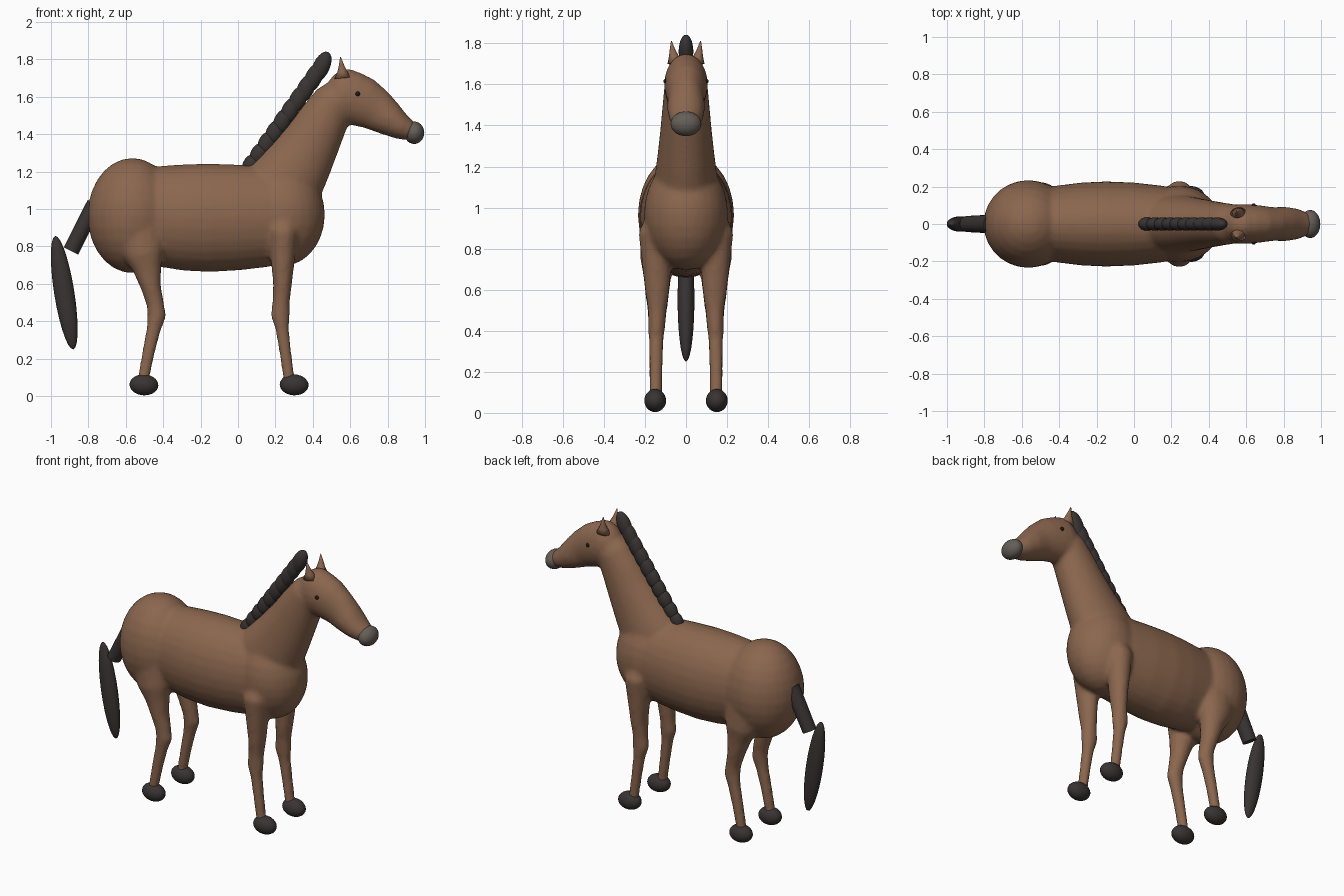
import bpy, bmesh, math
from mathutils import Vector, Matrix


def material(name, rgb):
    m = bpy.data.materials.new(name)
    m.diffuse_color = (*rgb, 1)
    return m


COAT = material("brown coat", (0.26, 0.135, 0.077))
DARK = material("dark hair and hoof", (0.042, 0.034, 0.034))
GREY = material("grey muzzle", (0.13, 0.112, 0.095))
BLACK = material("black eye", (0.012, 0.01, 0.01))


def finish(name, bm, mat, smooth=True):
    bmesh.ops.recalc_face_normals(bm, faces=bm.faces[:])
    for f in bm.faces:
        f.smooth = smooth
    mesh = bpy.data.meshes.new(name)
    bm.to_mesh(mesh)
    bm.free()
    mesh.materials.append(mat)
    ob = bpy.data.objects.new(name, mesh)
    bpy.context.collection.objects.link(ob)
    return ob


def add_ball(bm, centre, radii, tilt=0, seg=28):
    """Ellipsoid turned by tilt degrees about the y axis."""
    mat = (Matrix.Translation(centre) @ Matrix.Rotation(math.radians(tilt), 4, 'Y')
           @ Matrix.Diagonal((*radii, 1)))
    bmesh.ops.create_uvsphere(bm, u_segments=seg, v_segments=seg // 2, radius=1, matrix=mat)


def ball(name, centre, radii, mat, tilt=0, seg=28):
    bm = bmesh.new()
    add_ball(bm, centre, radii, tilt, seg)
    return finish(name, bm, mat)


def add_loft(bm, stations, seg=28):
    """Closed tube through (x, y, z, half depth, half width) stations."""
    pts = [Vector(s[:3]) for s in stations]
    rings = []
    for i, (p, s) in enumerate(zip(pts, stations)):
        t = (pts[min(i + 1, len(pts) - 1)] - pts[max(i - 1, 0)]).normalized()
        side = Vector((0, 1, 0))
        up = side.cross(t).normalized()
        rings.append([bm.verts.new(p + up * s[3] * math.sin(a) + side * s[4] * math.cos(a))
                      for a in (k * math.tau / seg for k in range(seg))])
    for a, b in zip(rings, rings[1:]):
        for k in range(seg):
            n = (k + 1) % seg
            bm.faces.new((a[k], a[n], b[n], b[k]))
    bm.faces.new(rings[0])
    bm.faces.new(rings[-1])


# Body: barrel, haunch, chest, neck, head and legs fused into one skin
bm = bmesh.new()
add_loft(bm, [(-0.6, 0, 0.96, 0.25, 0.18), (-0.4, 0, 0.96, 0.272, 0.207),
              (-0.28, 0, 0.955, 0.285, 0.222), (-0.15, 0, 0.953, 0.29, 0.228),
              (0.0, 0, 0.955, 0.283, 0.222), (0.15, 0, 0.96, 0.27, 0.205),
              (0.27, 0, 0.965, 0.25, 0.185)])
add_ball(bm, (-0.565, 0, 0.965), (0.24, 0.235, 0.308))
add_ball(bm, (0.24, 0, 0.97), (0.225, 0.205, 0.275))
add_loft(bm, [(0.16, 0, 1.0, 0.2, 0.16), (0.25, 0, 1.13, 0.205, 0.155),
              (0.335, 0, 1.26, 0.175, 0.138), (0.405, 0, 1.38, 0.15, 0.125),
              (0.465, 0, 1.49, 0.132, 0.115), (0.52, 0, 1.58, 0.115, 0.107),
              (0.56, 0, 1.64, 0.08, 0.08)])
add_ball(bm, (0.575, 0, 1.6), (0.115, 0.107, 0.15), 10)
add_loft(bm, [(0.54, 0, 1.62, 0.1, 0.09), (0.6, 0, 1.595, 0.145, 0.107),
              (0.67, 0, 1.57, 0.135, 0.1), (0.74, 0, 1.53, 0.115, 0.09),
              (0.81, 0, 1.48, 0.092, 0.092), (0.87, 0, 1.44, 0.07, 0.083),
              (0.93, 0, 1.41, 0.05, 0.06)])
for s in (-1, 1):
    add_loft(bm, [(0.245, s * .125, 0.98, 0.06, 0.06), (0.242, s * .145, 0.88, 0.082, 0.088),
                  (0.24, s * .145, 0.78, 0.07, 0.076), (0.238, s * .14, 0.6, 0.051, 0.061),
                  (0.23, s * .14, 0.5, 0.047, 0.046), (0.226, s * .142, 0.43, 0.051, 0.042),
                  (0.236, s * .145, 0.36, 0.036, 0.037), (0.255, s * .147, 0.22, 0.032, 0.033),
                  (0.276, s * .148, 0.07, 0.031, 0.031)], 16)
    add_loft(bm, [(-0.53, s * .12, 0.9, 0.15, 0.1), (-0.505, s * .14, 0.76, 0.11, 0.085),
                  (-0.485, s * .14, 0.68, 0.077, 0.07), (-0.465, s * .14, 0.58, 0.054, 0.059),
                  (-0.442, s * .14, 0.49, 0.047, 0.047), (-0.434, s * .142, 0.43, 0.051, 0.042),
                  (-0.45, s * .145, 0.36, 0.039, 0.037), (-0.477, s * .147, 0.24, 0.034, 0.034),
                  (-0.51, s * .148, 0.07, 0.031, 0.031)], 16)
body = finish("body", bm, COAT)
remesh = body.modifiers.new("fuse", 'REMESH')
remesh.mode = 'VOXEL'
remesh.voxel_size = 0.013
remesh.use_smooth_shade = True
soft = body.modifiers.new("soften", 'SMOOTH')
soft.factor = 0.5
soft.iterations = 8

for s, side in ((-1, "right"), (1, "left")):
    # Ears: curved tapering points
    bm = bmesh.new()
    add_loft(bm, [(0.56, s * .05, 1.7, 0.045, 0.04), (0.557, s * .058, 1.735, 0.026, 0.025),
                  (0.553, s * .066, 1.77, 0.014, 0.013), (0.548, s * .071, 1.812, 0.002, 0.002)], 14)
    finish(side + "_ear", bm, COAT)
    # Eyes and hooves
    ball(side + "_eye", (0.64, s * 0.097, 1.615), (0.013, 0.013, 0.013), BLACK, seg=14)
    ball(side + "_front_hoof", (0.3, s * 0.15, 0.06), (0.077, 0.053, 0.056), DARK, 3)
    ball(side + "_hind_hoof", (-0.503, s * 0.15, 0.06), (0.077, 0.053, 0.056), DARK, 3)

# Muzzle with nostrils
ball("muzzle", (0.942, 0, 1.408), (0.054, 0.075, 0.06), GREY)

# Mane: overlapping locks up the crest of the neck
bm = bmesh.new()
N = 10
for i in range(N):
    t = i / (N - 1)
    add_ball(bm, (0.07 + 0.375 * t, 0, 1.235 + 0.525 * t), (0.045, 0.036, 0.06 + 0.028 * t), 25, 20)
finish("mane", bm, DARK)

# Tail: straight dock and hanging brush
bm = bmesh.new()
add_loft(bm, [(-0.893, 0, 0.776, 0.043, 0.043), (-0.765, 0, 1.03, 0.043, 0.05)], 20)
dock = finish("tail_dock", bm, DARK)
for f in dock.data.polygons:
    f.use_smooth = len(f.vertices) == 4
ball("tail_brush", (-0.929, 0, 0.553), (0.054, 0.041, 0.307), DARK, -9)
